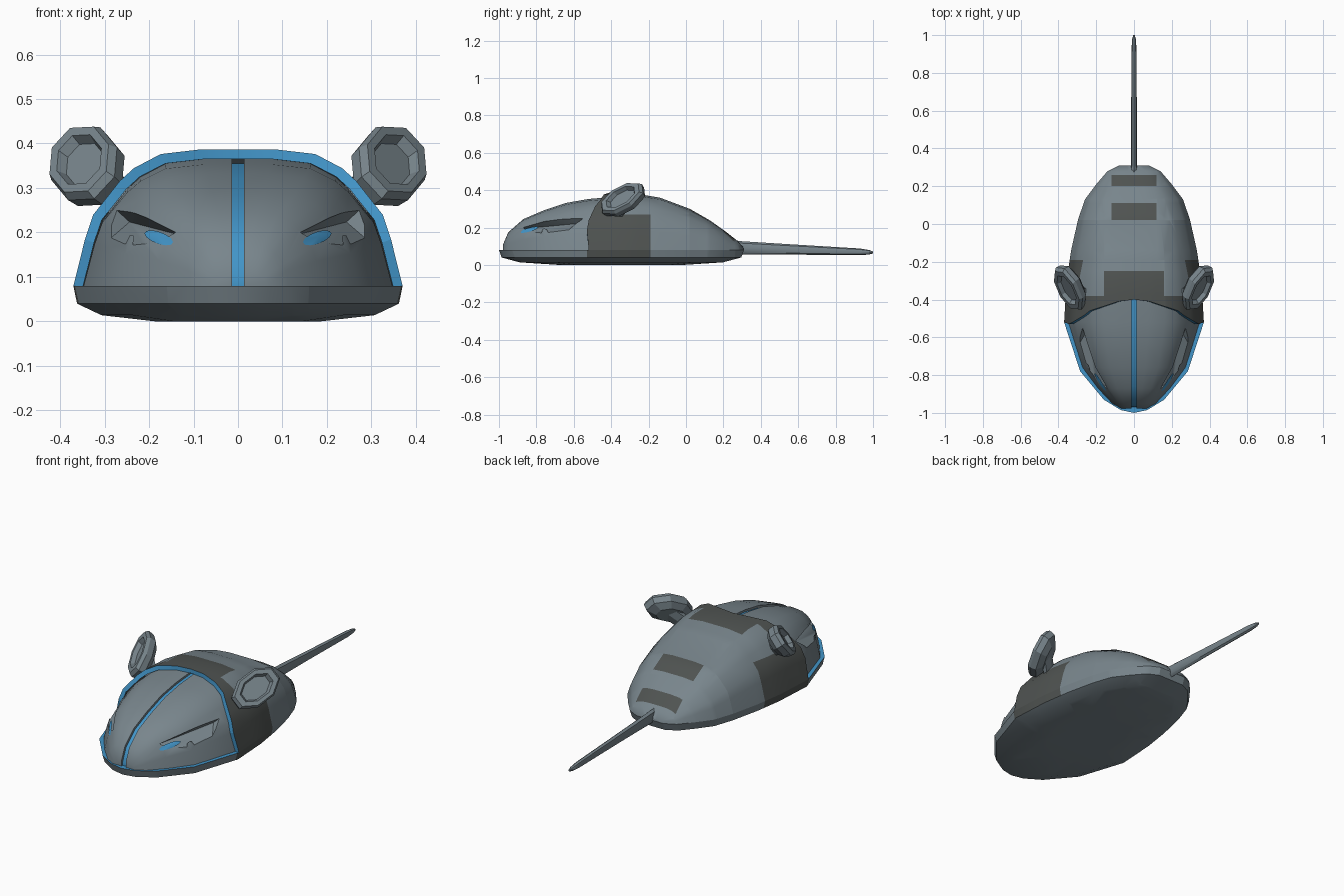
import bpy, bmesh, math
from mathutils import Vector
from mathutils.bvhtree import BVHTree

if "Cube" in bpy.data.objects:
    bpy.data.objects.remove(bpy.data.objects["Cube"])


def material(name, rgb):
    m = bpy.data.materials.new(name)
    m.diffuse_color = (*rgb, 1)
    m.use_nodes = True
    m.node_tree.nodes["Principled BSDF"].inputs["Base Color"].default_value = m.diffuse_color
    return m


GREY = material("steel grey", (0.19, 0.237, 0.264))
DARK = material("charcoal", (0.078, 0.086, 0.082))
BLUE = material("glowing blue", (0.055, 0.30, 0.58))


def finish(name, bm, mats, angle=35, recalc=True):
    if recalc:
        bmesh.ops.recalc_face_normals(bm, faces=bm.faces)
    me = bpy.data.meshes.new(name)
    bm.to_mesh(me)
    bm.free()
    for m in mats:
        me.materials.append(m)
    ob = bpy.data.objects.new(name, me)
    bpy.context.collection.objects.link(ob)
    smooth(ob, angle)
    return ob


def smooth(ob, angle):
    ob.data.shade_smooth()
    ob.data.set_sharp_from_angle(angle=math.radians(angle))


def loft(rings, closed=True, caps=(True, True)):
    bm = bmesh.new()
    vs = [[bm.verts.new(p) for p in r] for r in rings]
    n = len(rings[0])
    for k, (a, b) in enumerate(zip(vs, vs[1:])):
        for i in range(n if closed else n - 1):
            j = (i + 1) % n
            bm.faces.new((a[i], a[j], b[j], b[i])).material_index = k
    if caps[0]:
        bm.faces.new(vs[0][::-1])
    if caps[1]:
        bm.faces.new(vs[-1]).material_index = len(rings)
    return bm


def slice_mesh(bm, co, no, **kw):
    geom = bm.verts[:] + bm.edges[:] + bm.faces[:]
    return bmesh.ops.bisect_plane(bm, geom=geom, plane_co=co, plane_no=no, **kw)


# Domed cross-section (width fraction, height fraction, front edge y)
HALF = [(1, 0, -.52), (.93, .34, -.53), (.88, .52, -.52), (.72, .765, -.485),
        (.635, .86, -.46), (.47, .965, -.44), (.22, 1, -.41), (0, 1, -.40)]
SECTION = HALF + [(-x, z, y) for x, z, y in HALF[-2::-1]]
FLOOR = .08


def ring(y, w, h):
    return [(w * sx, y if y is not None else sy, FLOOR + (h - FLOOR) * sz)
            for sx, sz, sy in SECTION]


# Painted dark patches, bounded by straight cuts
Y_CUTS = (-.53, -.38, -.25, -.19, .02, .11, .20, .26)
X_CUTS = (-.16, -.12, .12, .16)


def is_dark(c):
    ax = abs(c.x)
    band = (c.y < -.38 or (c.y < -.25 and ax < .16) or (c.y < -.19 and c.z < .27))
    return (band and c.y > -.54) or (ax < .12 and (.02 < c.y < .11 or .20 < c.y < .26))


def cut_patches(bm):
    for y in Y_CUTS:
        slice_mesh(bm, (0, y, 0), (0, 1, 0))
    for x in X_CUTS:
        slice_mesh(bm, (x, 0, 0), (1, 0, 0))
    slice_mesh(bm, (0, 0, .27), (0, 0, 1))


# Rear shell with blue front lip
REAR = [(-.3, .357, .387), (-.14, .333, .36), (.02, .297, .30), (.13, .26, .237),
        (.21, .20, .18), (.28, .14, .125), (.31, .08, .09)]
bm = loft([ring(None, .348, .365), ring(None, .37, .387)] + [ring(*s) for s in REAR],
          closed=False, caps=(False, True))
cut_patches(bm)
for f in bm.faces:
    f.material_index = 1 if f.material_index == 0 else (
        2 if is_dark(f.calc_center_median()) else 0)
finish("rear_shell", bm, [GREY, BLUE, DARK], 40)

# Base pan, its top forming the blue ledge around the face
side = [(.07, -.985), (.16, -.93), (.285, -.78), (.37, -.52)] + [(w, y) for y, w, h in REAR]
outline = [(0, -1)] + side + [(-x, y) for x, y in side[::-1]]
rings = []
for s, z in ((1, FLOOR), (.978, .04), (.83, .014), (.5, 0)):
    rings.append([(x * s, -.35 + (y + .35) * s, z) for x, y in outline])
bm = loft(rings)
for f in bm.faces:
    f.material_index = 0
cut_patches(bm)
for f in bm.faces:
    c = f.calc_center_median()
    if c.z > FLOOR - .001:
        f.material_index = 1
    elif c.z > .04 and -.53 < c.y < -.19:
        f.material_index = 2
finish("base_pan", bm, [GREY, BLUE, DARK], 25)

# Face: two halves divided by a central seam
HEAD = [(-.978, .065, .11), (-.95, .115, .175), (-.87, .19, .245), (-.76, .272, .292),
        (-.64, .31, .332), (-.52, .347, .353), (-.38, .345, .365)]
bm = loft([ring(*s) for s in HEAD])
for f in bm.faces:
    f.material_index = 0
cut = slice_mesh(bm, (.013, 0, 0), (1, 0, 0), clear_inner=True)
bmesh.ops.holes_fill(bm, edges=[e for e in bm.edges if e.is_boundary])
bmesh.ops.recalc_face_normals(bm, faces=bm.faces)
tree = BVHTree.FromBMesh(bm)
face = finish("face_panels", bm, [GREY])


def on_face(x, z, lift):
    p, n, _, _ = tree.ray_cast(Vector((x, -2, z)), Vector((0, 1, 0)))
    return p + n * lift


# Slanted eye socket carved under the brow
bm = bmesh.new()
for x, z, lift in ((.14, .20, .04), (.275, .255, .04), (.14, .20, -.012), (.27, .245, -.035),
                   (.285, .175, .012), (.20, .165, .012)):
    bm.verts.new(on_face(x, z, lift))
bmesh.ops.convex_hull(bm, input=bm.verts)
cutter = finish("eye_socket_cutter", bm, [GREY])
cutter.hide_render = True
mod = face.modifiers.new("socket", 'BOOLEAN')
mod.object, mod.operation, mod.solver = cutter, 'DIFFERENCE', 'EXACT'
bpy.context.view_layer.objects.active = face
bpy.ops.object.modifier_apply(modifier="socket")
bpy.data.objects.remove(cutter)
smooth(face, 35)


def mirror(ob):
    ob.modifiers.new("mirror", 'MIRROR').use_axis = (True, False, False)


mirror(face)

# Blue eyes
bm = bmesh.new()
mid = bm.verts.new(on_face(.177, .187, .006))
rim = []
for i in range(12):
    a = math.tau * i / 12
    u, v = .032 * math.cos(a), .014 * math.sin(a)
    rim.append(bm.verts.new(on_face(.177 + u, .187 + v + u * .3, .002)))
for i in range(12):
    bm.faces.new((mid, rim[i], rim[(i + 1) % 12]))
mirror(finish("eyes", bm, [BLUE], recalc=False))

# Blue seam running over the face
bm = loft([ring(y + .01, w, h - .01) for y, w, h in HEAD])
for f in bm.faces:
    f.material_index = 0
slice_mesh(bm, (.02, 0, 0), (1, 0, 0), clear_outer=True)
slice_mesh(bm, (-.02, 0, 0), (-1, 0, 0), clear_outer=True)
finish("face_seam", bm, [BLUE])

# Octagonal dished ears, tilted back and outward
L = Vector((.349, .838, .419)).normalized()
N = Vector((.647, -.539, .539)).normalized()
M = L.cross(N)
centre = Vector((.338, -.335, .348))
rings = []
for s, d in ((.62, -.045), (.95, -.02), (1, .012), (.9, .03), (.68, .03), (.58, .008)):
    rings.append([centre + N * d + L * (.14 * s * math.cos(a)) + M * (.088 * s * math.sin(a))
                  for a in (math.tau * (i + .5) / 8 for i in range(8))])
bm = loft(rings)
# Stem joining the ear to the head
stem = loft([[p + L * (.045 * math.cos(a)) + M * (.045 * math.sin(a))
              for a in (math.tau * i / 6 for i in range(6))]
             for p in (centre - N * .03, Vector((.26, -.37, .27)))])
for b, name in ((bm, "ears"), (stem, "ear_stems")):
    for f in b.faces:
        f.material_index = 0
    mirror(finish(name, b, [GREY], 15))

# Tapering tail
rings = []
for y, w, lo, hi in ((.23, .012, .07, .15), (.28, .017, .055, .128), (.6, .015, .055, .108),
                     (.93, .013, .052, .088), (.98, .01, .056, .08), (1, .004, .062, .072)):
    rings.append([(w * math.cos(a), y, (lo + hi) / 2 + (hi - lo) / 2 * math.sin(a))
                  for a in (math.tau * i / 8 for i in range(8))])
bm = loft(rings)
for f in bm.faces:
    f.material_index = 0
finish("tail", bm, [GREY])
